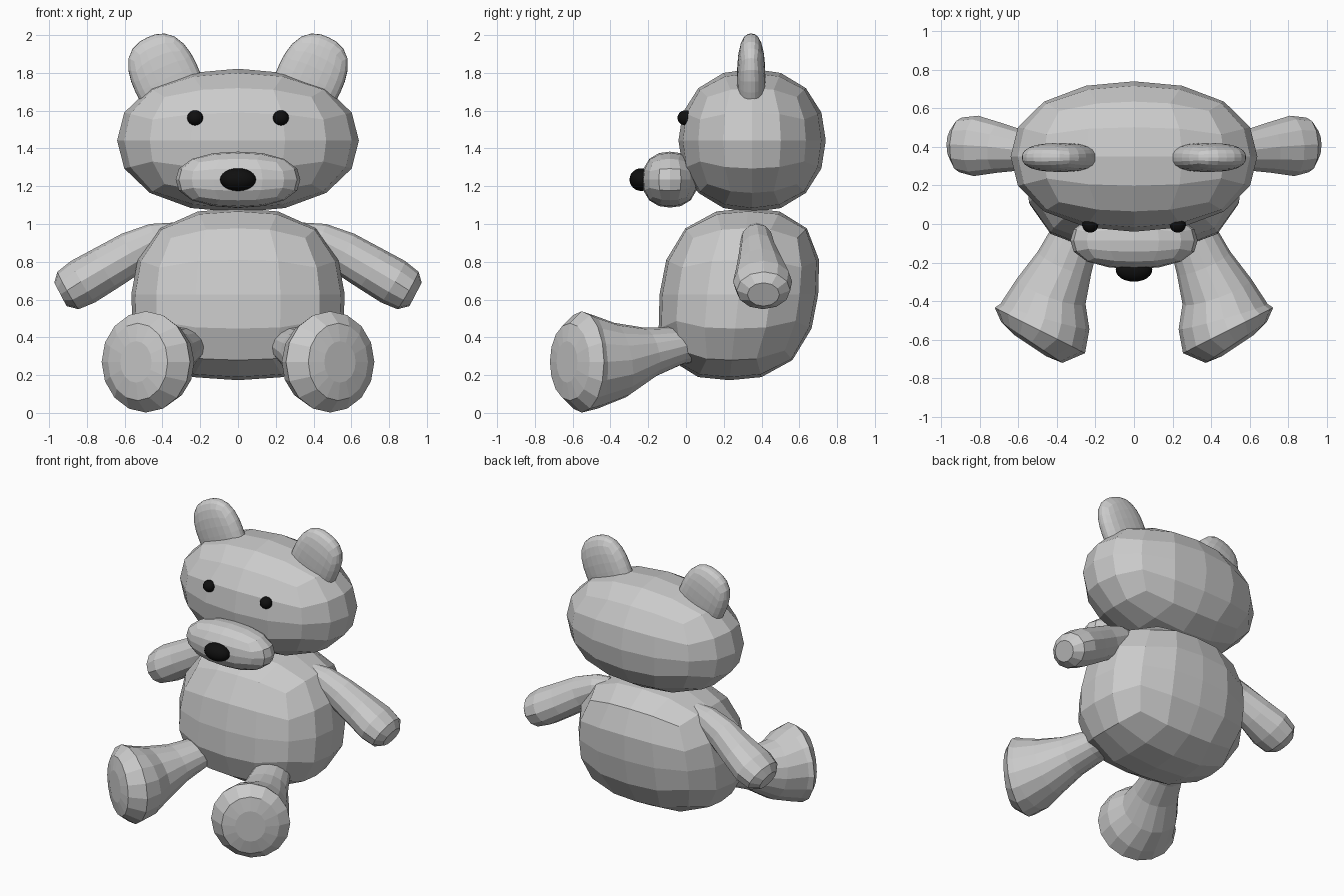
import bpy, bmesh, math
from mathutils import Vector, Matrix

if "Cube" in bpy.data.objects:
    bpy.data.objects.remove(bpy.data.objects["Cube"])

black = bpy.data.materials.new("black")
black.diffuse_color = (0.005, 0.005, 0.005, 1)
black.use_nodes = True
black.node_tree.nodes["Principled BSDF"].inputs["Base Color"].default_value = black.diffuse_color


def finish(name, bm, mirror=False, mat=None, smooth=False):
    bmesh.ops.recalc_face_normals(bm, faces=bm.faces)
    for f in bm.faces:
        f.smooth = smooth
    me = bpy.data.meshes.new(name)
    bm.to_mesh(me)
    bm.free()
    ob = bpy.data.objects.new(name, me)
    bpy.context.collection.objects.link(ob)
    if mat:
        me.materials.append(mat)
    if mirror:
        m = ob.modifiers.new("mirror", 'MIRROR')
        m.use_axis[0] = True
        m.use_mirror_merge = False
    return ob


def blob(name, center, radii, n=2.2, seg=4, tilt=0, taper=0, shear=0, **kw):
    """Quad-sphere pushed out to a superellipsoid, optionally tapered / sheared / tilted."""
    bm = bmesh.new()
    bmesh.ops.create_cube(bm, size=2)
    bmesh.ops.subdivide_edges(bm, edges=bm.edges[:], cuts=seg - 1, use_grid_fill=True)
    for v in bm.verts:
        p = Vector([math.tan(c * math.pi / 4) for c in v.co])   # even angular spacing
        p /= sum(abs(c) ** n for c in p) ** (1 / n)
        w = p.z
        v.co = (p.x * radii[0] * (1 - taper * w), p.y * radii[1] + shear * w, w * radii[2])
    bm.transform(Matrix.Translation(center) @ Matrix.Rotation(tilt, 4, 'Y'))
    return finish(name, bm, **kw)


def limb(name, rings, sides):
    """Loft of elliptical rings (x, y, z, horizontal radius, other radius), mirrored."""
    bm = bmesh.new()
    pts = [Vector(r[:3]) for r in rings]
    loops = []
    for i, r in enumerate(rings):
        t = (pts[min(i + 1, len(pts) - 1)] - pts[max(i - 1, 0)]).normalized()
        u = t.cross(Vector((0, 0, 1))).normalized()
        v = u.cross(t)
        angles = [2 * math.pi * k / sides for k in range(sides)]
        loops.append([bm.verts.new(pts[i] + u * r[3] * math.cos(a) + v * r[4] * math.sin(a))
                      for a in angles])
    for a, b in zip(loops, loops[1:]):
        for k in range(sides):
            j = (k + 1) % sides
            bm.faces.new((a[k], a[j], b[j], b[k]))
    bm.faces.new(loops[0])
    bm.faces.new(loops[-1])
    return finish(name, bm, mirror=True)


def ball(name, center, radii, mirror=False):
    bm = bmesh.new()
    bmesh.ops.create_uvsphere(bm, u_segments=24, v_segments=12, radius=1)
    bm.transform(Matrix.Translation(center) @ Matrix.Diagonal((*radii, 1)))
    return finish(name, bm, mirror, black, True)


# Torso, head and snout
blob("body", (0, 0.28, 0.628), (0.565, 0.42, 0.455), n=2.6, taper=0.06, shear=0.05)
blob("head", (0, 0.35, 1.442), (0.64, 0.39, 0.38))
blob("snout", (0, -0.085, 1.235), (0.33, 0.148, 0.148), n=2.3)

# Ears, leaning outwards
blob("ears", (0.38, 0.345, 1.77), (0.178, 0.075, 0.24), n=2.5, seg=6,
     tilt=math.radians(25), mirror=True)

# Eyes and nose
ball("eyes", (0.227, -0.003, 1.562), (0.042, 0.042, 0.04), mirror=True)
ball("nose", (0, -0.237, 1.235), (0.095, 0.062, 0.06))

# Arms, widening into paws
limb("arms", [(0.33, 0.37, 0.95, 0.06, 0.06),
              (0.43, 0.375, 0.918, 0.085, 0.09),
              (0.56, 0.38, 0.848, 0.10, 0.115),
              (0.70, 0.395, 0.765, 0.13, 0.122),
              (0.82, 0.405, 0.695, 0.157, 0.127),
              (0.90, 0.41, 0.648, 0.142, 0.114),
              (0.94, 0.41, 0.627, 0.085, 0.07)], 12)

# Legs, flaring into feet with a rounded sole
limb("legs", [(0.27, 0.10, 0.36, 0.09, 0.08),
              (0.295, -0.035, 0.355, 0.125, 0.10),
              (0.36, -0.20, 0.32, 0.15, 0.135),
              (0.43, -0.35, 0.28, 0.19, 0.20),
              (0.462, -0.48, 0.27, 0.24, 0.248),
              (0.488, -0.552, 0.27, 0.262, 0.268),
              (0.53, -0.615, 0.27, 0.19, 0.205),
              (0.54, -0.63, 0.27, 0.10, 0.11)], 16)
